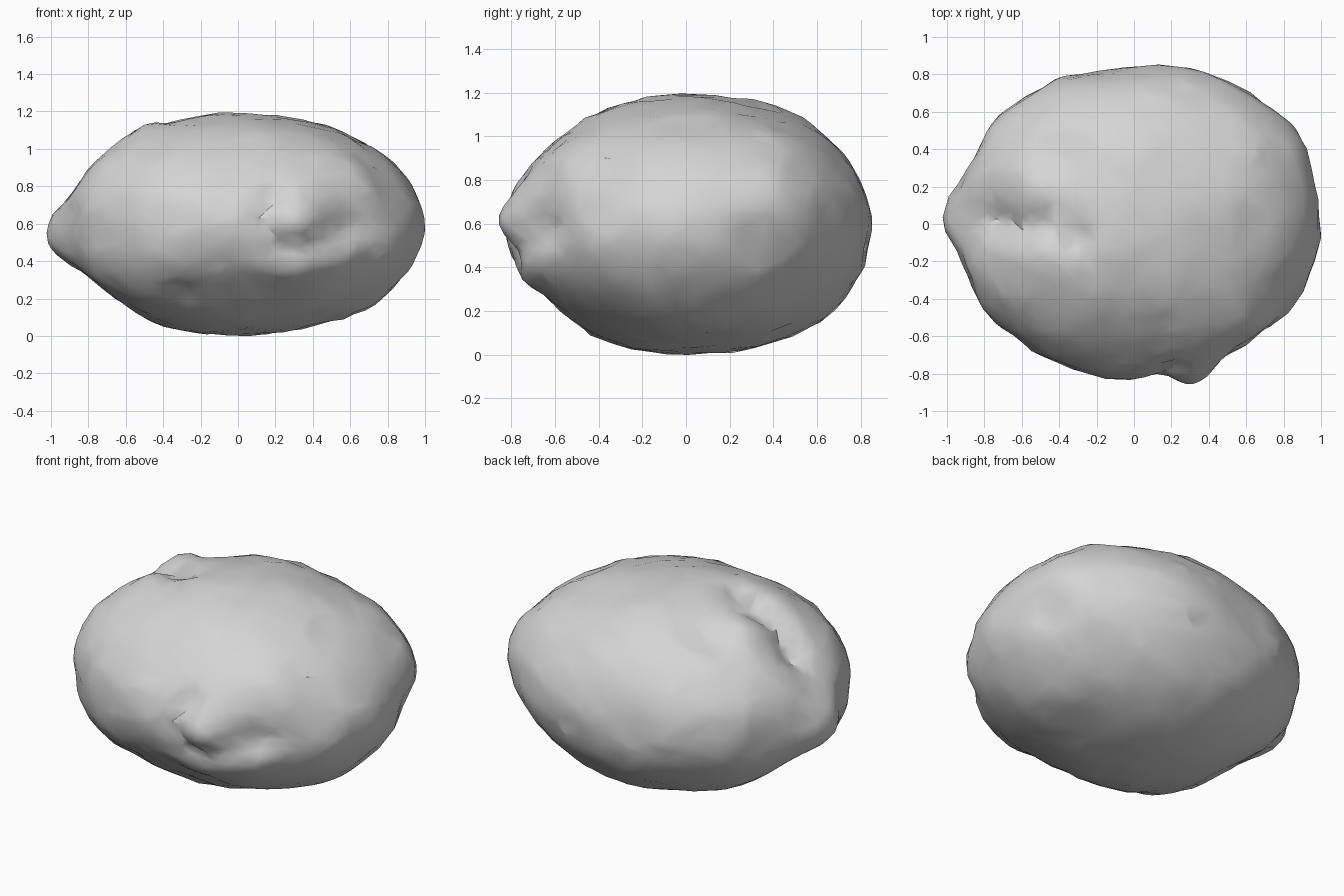
import bpy
import bmesh
import math
from mathutils import Vector, noise, geometry

cube = bpy.data.objects.get("Cube")
if cube:
    bpy.data.objects.remove(cube, do_unlink=True)

# Half sizes of the boulder; positions below are relative to its middle
SIZE = Vector((0.99, 0.85, 0.595))

# Broad swellings and flattened areas: place, reach, height
BROAD = [
    ((-.87, -.28, 0), .2, -.045), ((-.86, .34, 0), .18, -.035),
    ((-.7, -.6, 0), .2, -.03), ((.9, .45, .08), .22, .06),
    ((.4, .77, 0), .3, .025), ((.6, .5, .32), .28, .045),
    ((-.15, .84, 0), .25, -.03), ((.6, -.64, 0), .18, -.045),
    ((-.45, -.72, 0), .22, -.025), ((0, -.68, .33), .3, -.045),
    ((0, .5, .5), .25, .02), ((0, -.66, -.33), .3, -.045),
    ((-.9, 0, .22), .2, -.06), ((-.75, .1, .4), .18, -.03),
    ((-.75, 0, -.36), .25, -.06), ((.75, 0, -.38), .25, .02),
    ((.05, .6, -.43), .25, .025), ((.82, -.42, .2), .18, -.02),
]

# Small knobs and pits
KNOBS = [
    ((-1, .04, -.06), .14, .06), ((.3, -.82, .01), .12, .065),
    ((-.54, .2, .5), .13, .03), ((-.48, -.17, .5), .13, .04),
    ((-.4, .37, .48), .11, -.05), ((-.3, -.6, -.38), .1, -.025),
    ((.93, .35, -.07), .13, -.045), ((.85, -.42, -.08), .1, .02),
    ((-.2, .75, -.2), .2, .02), ((.45, -.45, .42), .1, -.02),
]

# Creases and ridges: path, reach, height
FOLDS = [
    ([(-.32, -.06, .56), (-.45, 0, .52), (-.6, -.03, .48), (-.8, .03, .36)], .08, -.06),
    ([(.2, -.78, .17), (.14, -.82, .02), (.24, -.8, -.13)], .065, -.045),
    ([(.3, -.8, -.14), (.62, -.65, -.02)], .07, -.025),
    ([(.2, -.78, -.24), (.6, -.65, -.15)], .09, .025),
    ([(.5, -.5, .4), (.7, -.52, .18)], .1, .025),
]


def on_surface(place):
    """Slide a place along its ray onto the plain ellipsoid."""
    p = Vector(place)
    return p / Vector([a / b for a, b in zip(p, SIZE)]).length


def falloff(distance, reach):
    return math.exp(-(distance / reach) ** 2)


def segment_distance(p, a, b):
    near, t = geometry.intersect_point_line(p, a, b)
    return (p - a.lerp(b, min(max(t, 0), 1))).length


def path_distance(p, path):
    points = [on_surface(place) for place in path]
    return min(segment_distance(p, a, b) for a, b in zip(points, points[1:]))


def relief(p):
    """Height of the rock face above the plain ellipsoid."""
    h = sum(up * falloff((p - on_surface(c)).length, reach)
            for c, reach, up in BROAD + KNOBS)
    h += sum(up * falloff(path_distance(p, path), reach)
             for path, reach, up in FOLDS)
    return h + 0.01 * noise.noise(p * 4) + 0.013 * noise.noise(p * 9)


# Boulder body
bm = bmesh.new()
bmesh.ops.create_icosphere(bm, subdivisions=5, radius=1)
for v in bm.verts:
    p = v.co * SIZE
    normal = Vector([a / b for a, b in zip(v.co, SIZE)]).normalized()
    v.co = p + normal * relief(p)

# Rest the boulder on the ground
ground = min(v.co.z for v in bm.verts)
bmesh.ops.translate(bm, verts=bm.verts, vec=(0, 0, -ground))

mesh = bpy.data.meshes.new("boulder")
bm.to_mesh(mesh)
bm.free()
boulder = bpy.data.objects.new("boulder", mesh)
bpy.context.collection.objects.link(boulder)

# Stone colour
stone = bpy.data.materials.new("grey stone")
stone.use_nodes = True
grey = (0.66, 0.66, 0.66, 1)
stone.diffuse_color = grey
for node in stone.node_tree.nodes:
    if node.type == 'BSDF_PRINCIPLED':
        node.inputs["Base Color"].default_value = grey
mesh.materials.append(stone)

# Uneven low-poly facets with soft shading
facets = boulder.modifiers.new("facets", 'DECIMATE')
facets.ratio = 0.4
bpy.ops.object.select_all(action='DESELECT')
boulder.select_set(True)
bpy.context.view_layer.objects.active = boulder
bpy.ops.object.modifier_apply(modifier=facets.name)
bpy.ops.object.shade_smooth_by_angle(angle=math.radians(35))
